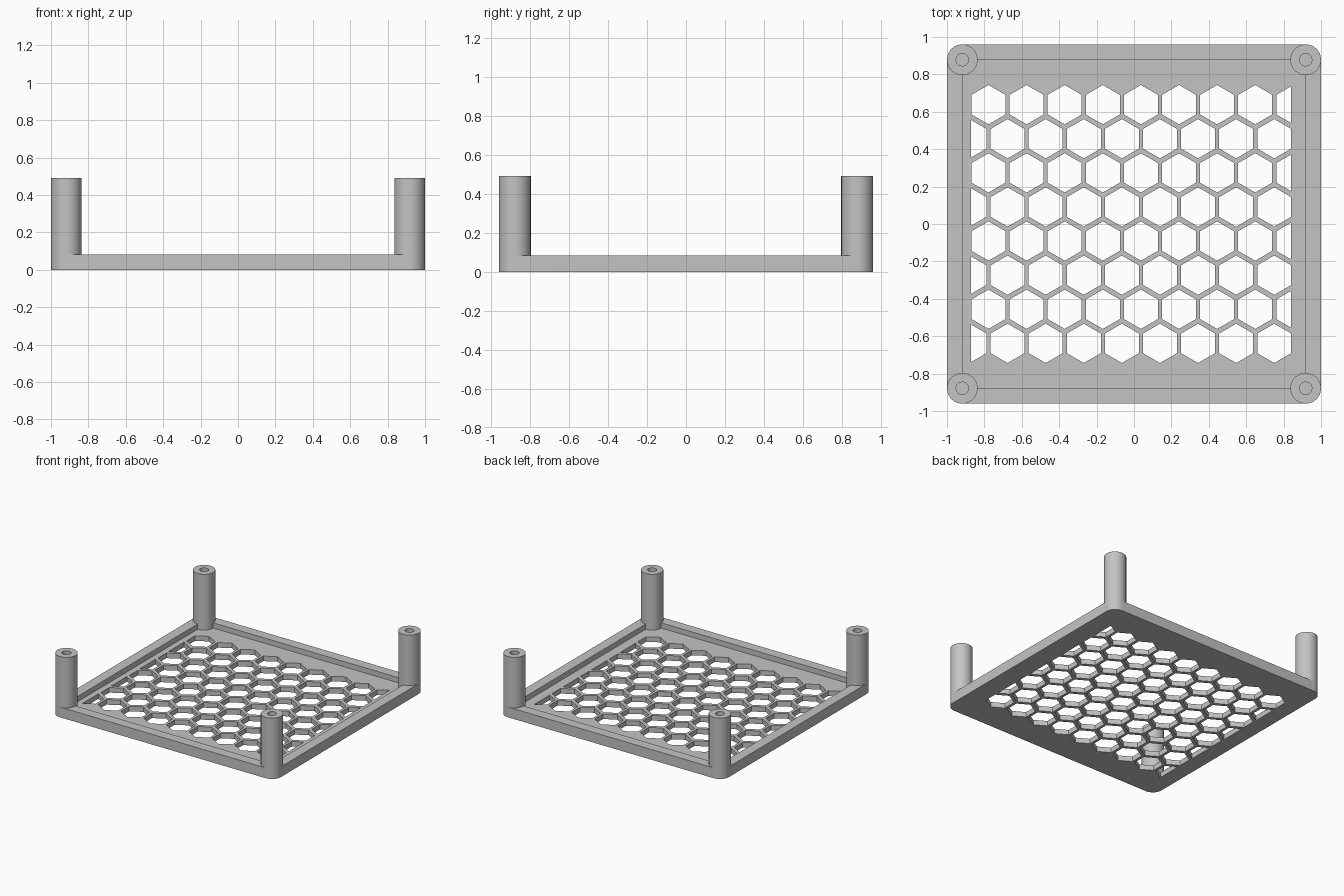
import bpy, bmesh, math
from mathutils import Vector

cube = bpy.data.objects.get("Cube")
if cube:
    bpy.data.objects.remove(cube, do_unlink=True)

HALF_X, HALF_Y = 1.0, 0.96
POST_R, HOLE_R = 0.082, 0.033
PLATE_H, RIM_H, POST_H = 0.041, 0.083, 0.491
POST_X, POST_Y = HALF_X - POST_R, HALF_Y - POST_R
SEGMENTS = 64

grey = bpy.data.materials.new("light_grey")
grey.use_nodes = True
COLOUR = (0.55, 0.55, 0.55, 1)
grey.diffuse_color = COLOUR
grey.node_tree.nodes["Principled BSDF"].inputs["Base Color"].default_value = COLOUR


def make_object(name, bm):
    bmesh.ops.recalc_face_normals(bm, faces=bm.faces)
    mesh = bpy.data.meshes.new(name)
    bm.to_mesh(mesh)
    bm.free()
    mesh.materials.append(grey)
    obj = bpy.data.objects.new(name, mesh)
    bpy.context.collection.objects.link(obj)
    return obj


def add_prism(bm, outline, z0, z1):
    face = bm.faces.new([bm.verts.new((x, y, z0)) for x, y in outline])
    top = bmesh.ops.extrude_face_region(bm, geom=[face])["geom"]
    verts = [v for v in top if isinstance(v, bmesh.types.BMVert)]
    bmesh.ops.translate(bm, verts=verts, vec=(0, 0, z1 - z0))


def smooth(obj):
    bpy.ops.object.select_all(action="DESELECT")
    obj.select_set(True)
    bpy.context.view_layer.objects.active = obj
    bpy.ops.object.shade_smooth_by_angle(angle=math.radians(30))


# Tray body with rounded corners
outline = []
quarter = SEGMENTS // 4
for corner, (sx, sy) in enumerate([(1, 1), (-1, 1), (-1, -1), (1, -1)]):
    for i in range(quarter + 1):
        a = (corner + i / quarter) * math.pi / 2
        outline.append((sx * POST_X + POST_R * math.cos(a),
                        sy * POST_Y + POST_R * math.sin(a)))
bm = bmesh.new()
add_prism(bm, outline, 0, RIM_H)
tray = make_object("tray", bm)

# Recess that leaves the raised rim
bm = bmesh.new()
add_prism(bm, [(-POST_X, -POST_Y), (POST_X, -POST_Y),
               (POST_X, POST_Y), (-POST_X, POST_Y)], PLATE_H, 0.2)
recess = make_object("recess_cutter", bm)

# Honeycomb openings, trimmed at the left and right limits
CELL_R, PITCH_X, PITCH_Y = 0.105, 0.2037, 0.1823
MIN_X, MAX_X = -0.872, 0.84
flat = CELL_R * math.cos(math.pi / 6)
bm = bmesh.new()
for row in range(8):
    cy = (3.5 - row) * PITCH_Y
    for col in range(-5, 6):
        cx = 0.037 + (col - 0.5 * (row % 2)) * PITCH_X
        left, right = max(cx - flat, MIN_X), min(cx + flat, MAX_X)
        if right - left < 0.03:
            continue
        xs = sorted({left, min(max(cx, left), right), right})
        tops = [(x, CELL_R - abs(x - cx) * math.tan(math.pi / 6)) for x in xs]
        upper = [(x, cy + h) for x, h in tops]
        lower = [(x, cy - h) for x, h in reversed(tops)]
        add_prism(bm, upper + lower, -0.1, 0.15)
cells = make_object("honeycomb_cutter", bm)

for cutter in (recess, cells):
    mod = tray.modifiers.new(cutter.name, "BOOLEAN")
    mod.operation = "DIFFERENCE"
    mod.solver = "EXACT"
    mod.object = cutter
    bpy.context.view_layer.objects.active = tray
    bpy.ops.object.modifier_apply(modifier=mod.name)
    bpy.data.objects.remove(cutter, do_unlink=True)
smooth(tray)

# Corner posts with blind screw holes
profile = [(0, PLATE_H), (POST_R, PLATE_H), (POST_R, POST_H),
           (HOLE_R, POST_H), (HOLE_R, RIM_H), (0, RIM_H)]
for depth, sy in (("front", -1), ("back", 1)):
    for side, sx in (("left", 1), ("right", -1)):
        bm = bmesh.new()
        verts = [bm.verts.new((r, 0, z)) for r, z in profile]
        edges = [bm.edges.new(pair) for pair in zip(verts, verts[1:])]
        bmesh.ops.spin(bm, geom=verts + edges, cent=(0, 0, 0), axis=(0, 0, 1),
                       angle=math.tau, steps=SEGMENTS)
        bmesh.ops.remove_doubles(bm, verts=bm.verts, dist=0.0001)
        post = make_object(f"{depth}_{side}_post", bm)
        post.location = Vector((sx * POST_X, sy * POST_Y, 0))
        smooth(post)
